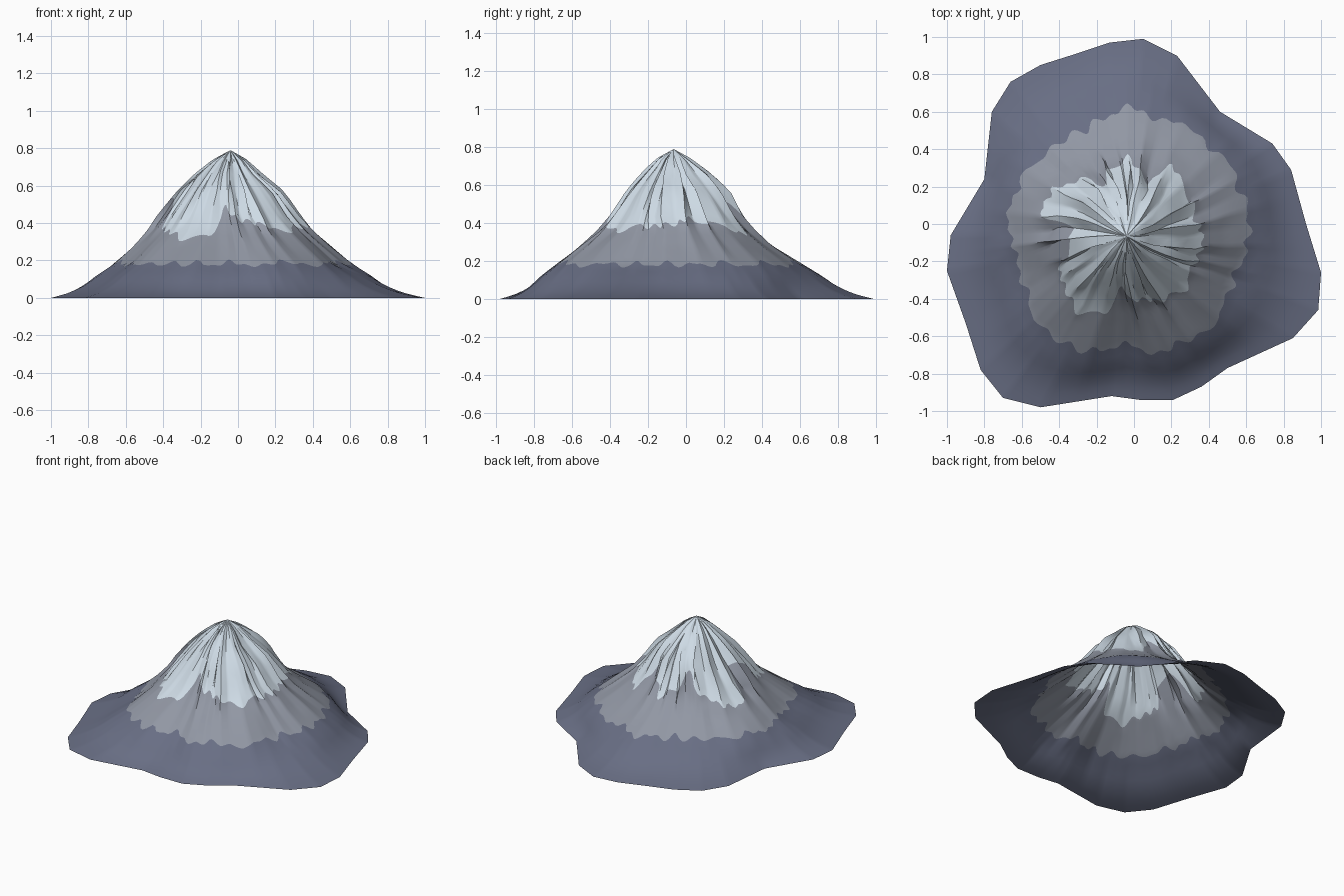
import bpy, bmesh, math, random
from mathutils import Vector

if "Cube" in bpy.data.objects:
    bpy.data.objects.remove(bpy.data.objects["Cube"])

random.seed(11)
PEAK = Vector((-0.04, -0.065))

# Outline of the foot, counter-clockwise, starting near +x
RIM = [(0.92, 0), (0.84, 0.29), (0.74, 0.43), (0.46, 0.60), (0.23, 0.90), (0.05, 0.99),
       (-0.13, 0.97), (-0.31, 0.91), (-0.5, 0.85), (-0.66, 0.76), (-0.76, 0.60), (-0.8, 0.24),
       (-0.98, -0.06), (-1.0, -0.25), (-0.9, -0.53), (-0.82, -0.78), (-0.7, -0.93),
       (-0.5, -0.98), (-0.12, -0.92), (0.03, -0.94), (0.21, -0.94), (0.36, -0.87),
       (0.5, -0.77), (0.85, -0.61), (0.985, -0.46), (1.0, -0.26)]
# Slope profile: height, radius on the upper cone, share of the way out to the foot, fold strength
LEVELS = [(0.79, 0, 0, 0), (0.74, 0.083, 0, 0.16), (0.66, 0.172, 0, 0.14), (0.57, 0.257, 0, 0.11),
          (0.44, 0.365, 0, 0.075), (0.36, 0.44, 0, 0.045), (0.28, 0.525, 0, 0.025),
          (0.18, 0.645, 0, 0.01), (0.12, 0.65, 0.27, 0.003), (0.07, 0.65, 0.47, 0),
          (0.03, 0.65, 0.70, 0), (0.01, 0.65, 0.89, 0), (0, 0.65, 1, 0)]
# Bulge of the upper levels towards east, north, west, south
BULGE = [(1, 1, 1, 1), (0.95, 1.05, 1, 0.97), (0.9, 1.13, 1.04, 0.9), (1.02, 1.08, 1.04, 0.88),
         (1, 0.96, 1.04, 0.88), (0.98, 0.94, 1, 0.9), (1, 0.95, 1, 0.96)]
# Broad spurs of the lower slope, every 22.5 degrees
SPURS = [.66, .67, .68, .66, .69, .62, .62, .66, .63, .60, .67, .67, .59, .66, .67, .62]
SPUR_WEIGHT = [0, 0, 0.1, 0.2, 0.4, 0.6, 0.8] + [1] * 6
# Reach of the snow every 15 degrees
SNOW = [.41, .38, .40, .43, .46, .32, .44, .40, .30, .42, .47, .49,
        .30, .30, .43, .45, .49, .47, .33, .39, .41, .45, .42, .42]
COLS, STEPS = 5, 9


def material(name, rgb):
    m = bpy.data.materials.new(name)
    m.diffuse_color = (*rgb, 1)
    m.use_nodes = True
    m.node_tree.nodes["Principled BSDF"].inputs["Base Color"].default_value = m.diffuse_color
    return m


def around(table, ang):
    """Smoothly read a table that is spread evenly round the circle."""
    n = len(table)
    s = (ang / math.tau % 1) * n
    k, f = int(s) % n, s % 1
    f = f * f * (3 - 2 * f)
    return table[k] * (1 - f) + table[(k + 1) % n] * f


def build_spokes():
    """Lines of points from the summit to the foot, with irregular ridges and gullies."""
    spokes = []
    n = len(RIM)
    for i in range(2 * n):
        a, b = Vector(RIM[i // 2]), Vector(RIM[(i // 2 + 1) % n])
        out = (a.lerp(b, 0.5) if i % 2 else a) - PEAK
        ang, reach = math.atan2(out.y, out.x), out.length
        fold = (1 if i % 2 else -1) * random.uniform(-0.1, 0.8) + random.uniform(-0.3, 0.3)
        bend = random.uniform(-0.1, 0.1)
        line = []
        for k, (z, r, share, amp) in enumerate(LEVELS):
            r *= 1 + SPUR_WEIGHT[k] * (around(SPURS, ang) / 0.65 - 1)
            if k < len(BULGE):
                r *= around(BULGE[k], ang)
            share **= 0.5 + 0.5 * reach
            rad = (r + (reach - r) * share * (share > 0 and k > 7))
            rad *= 1 + amp * (fold + random.uniform(-.4, .4))
            t = ang + amp * 7 * (bend + random.uniform(-0.07, 0.07)) - amp * 0.8
            line.append(Vector((PEAK.x + rad * math.cos(t), PEAK.y + rad * math.sin(t), z)))
        spokes.append(line)
    return spokes


def along(line, u):
    k = min(int(u), len(line) - 2)
    return line[k].lerp(line[k + 1], u - k)


def level_at(radius):
    for k in range(7):
        r0, r1 = LEVELS[k][1], LEVELS[k + 1][1]
        if radius <= r1:
            return k + (radius - r0) / (r1 - r0)
    return 7


def snow_edge(ang):
    return level_at(around(SNOW, ang) + 0.013 * math.sin(27 * ang + 3 * math.sin(5 * ang)))


def rock_edge(ang):
    return (7 + 0.15 * math.sin(19 * ang + 3 * math.sin(3 * ang))
            + 0.1 * math.sin(37 * ang + 2 * math.sin(4 * ang)))


# Mountain shell: rings follow the snow line and the rock line exactly
spokes = build_spokes()
bm = bmesh.new()
top = bm.verts.new((PEAK.x, PEAK.y, LEVELS[0][0]))
columns = []
for i, line in enumerate(spokes):
    nxt = spokes[(i + 1) % len(spokes)]
    for c in range(COLS):
        f = c / COLS
        foot = line[-1].lerp(nxt[-1], f)
        ang = math.atan2(foot.y - PEAK.y, foot.x - PEAK.x)
        stops = [0, snow_edge(ang), rock_edge(ang), len(LEVELS) - 1]
        column = []
        for lo, hi in zip(stops, stops[1:]):
            for s in range(1, STEPS + 1):
                u = lo + (hi - lo) * s / STEPS
                column.append(bm.verts.new(along(line, u).lerp(along(nxt, u), f)))
        columns.append(column)
for i, a in enumerate(columns):
    b = columns[(i + 1) % len(columns)]
    bm.faces.new((top, a[0], b[0]))
    for k in range(len(a) - 1):
        bm.faces.new((a[k], a[k + 1], b[k + 1], b[k])).material_index = (k + 1) // STEPS

mesh = bpy.data.meshes.new("mountain")
bm.to_mesh(mesh)
bm.free()
mountain = bpy.data.objects.new("mountain", mesh)
bpy.context.collection.objects.link(mountain)
for name, rgb in (("snow", (0.62, 0.71, 0.79)), ("grey rock", (0.285, 0.31, 0.37)),
                  ("slate foot", (0.14, 0.157, 0.232))):
    mesh.materials.append(material(name, rgb))
bpy.context.view_layer.objects.active = mountain
mountain.select_set(True)
bpy.ops.object.shade_smooth_by_angle(angle=math.radians(35))
